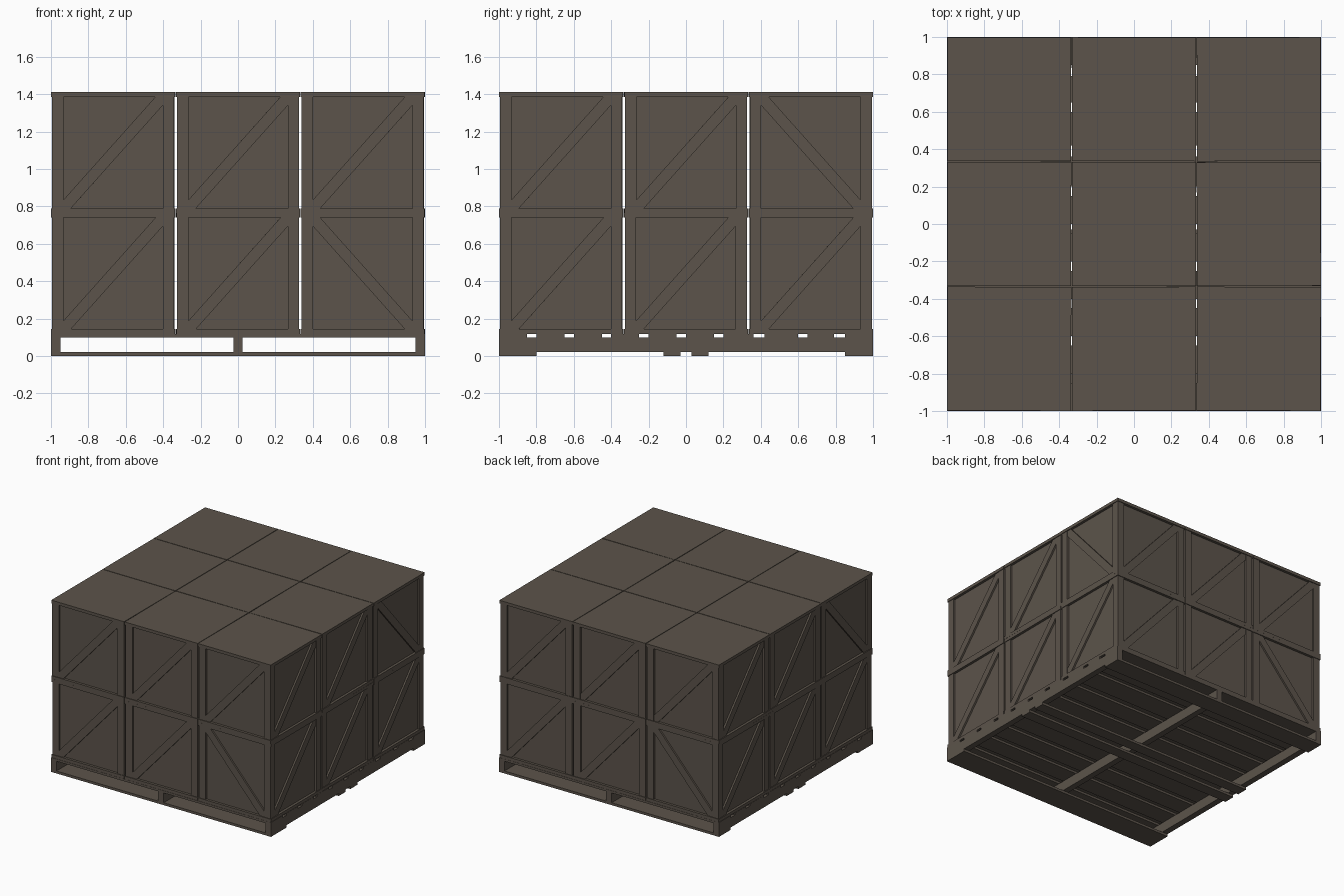
import bpy, bmesh, math, random
from mathutils import Matrix

if "Cube" in bpy.data.objects:
    bpy.data.objects.remove(bpy.data.objects["Cube"])

random.seed(4)
wood = bpy.data.materials.new("dark weathered wood")
wood.diffuse_color = (0.107, 0.088, 0.070, 1)
wood.use_nodes = True
wood.node_tree.nodes["Principled BSDF"].inputs["Base Color"].default_value = wood.diffuse_color


def add_box(bm, lo, hi):
    """Axis-aligned box between two corners."""
    size = [b - a for a, b in zip(lo, hi)]
    mid = [(a + b) / 2 for a, b in zip(lo, hi)]
    bmesh.ops.create_cube(bm, size=1, matrix=Matrix.Translation(mid) @ Matrix.Diagonal((*size, 1)))


def finish(bm, name, loc=(0, 0, 0), turn=0):
    bmesh.ops.recalc_face_normals(bm, faces=bm.faces[:])
    mesh = bpy.data.meshes.new(name)
    bm.to_mesh(mesh)
    bm.free()
    mesh.materials.append(wood)
    ob = bpy.data.objects.new(name, mesh)
    ob.location = loc
    ob.rotation_euler.z = turn
    bpy.context.collection.objects.link(ob)


def board(name, lo, hi):
    bm = bmesh.new()
    add_box(bm, lo, hi)
    finish(bm, name)


# Pallet: stringers, deck boards and bottom boards
for x in (-0.975, 0, 0.975):
    board("pallet_stringer", (x - 0.025, -1, 0.02), (x + 0.025, 1, 0.1))
gaps = [(-0.85, -0.8), (-0.65, -0.6), (-0.45, -0.4), (-0.25, -0.2), (-0.05, 0.0),
        (0.15, 0.2), (0.36, 0.42), (0.6, 0.65), (0.79, 0.85)]
starts = [-1] + [g[1] for g in gaps]
ends = [g[0] for g in gaps] + [1]
for a, b in zip(starts, ends):
    board("pallet_deck_board", (-1, a, 0.1), (1, b, 0.118))
for a, b in ((-1, -0.8), (-0.12, -0.03), (0.03, 0.12), (0.85, 1)):
    board("pallet_bottom_board", (-1, a, 0), (1, b, 0.02))

# Crates: lid and base slabs, corner posts, recessed panels, diagonal braces
H = 0.646            # crate height
SLAB = 0.331         # half width of lid and base
BODY = 0.326         # half width over the posts
POST = 0.06
PANEL = BODY - 0.016
T = 0.025            # lid and base thickness


def add_brace(bm, side, flip):
    """Diagonal strip fitted into the panel opening; side 0..3 = -y, +x, +y, -x."""
    w, h, a, b = BODY - POST, H / 2 - T, 0.04, 0.045
    outline = [(-w, -h), (-w + a, -h), (w, h - b), (w, h), (w - a, h), (-w, -h + b)]
    s = -1 if flip else 1
    rot = Matrix.Rotation(side * math.pi / 2, 3, 'Z')
    rings = []
    for y in (-BODY + 0.002, -PANEL + 0.004):
        verts = [bm.verts.new((s * x, y, z + H / 2)) for x, z in outline]
        for v in verts:
            v.co = rot @ v.co
        rings.append(verts)
    outer, inner = rings
    bm.faces.new(outer)
    bm.faces.new(inner[::-1])
    for i in range(6):
        j = (i + 1) % 6
        bm.faces.new((outer[j], outer[i], inner[i], inner[j]))


def crate(ix, iy, iz, flipped_side):
    bm = bmesh.new()
    add_box(bm, (-SLAB, -SLAB, 0), (SLAB, SLAB, T))
    add_box(bm, (-SLAB, -SLAB, H - T), (SLAB, SLAB, H))
    add_box(bm, (-PANEL, -PANEL, T), (PANEL, PANEL, H - T))
    for sx in (-1, 1):
        for sy in (-1, 1):
            xs = sorted((sx * BODY, sx * (BODY - POST)))
            ys = sorted((sy * BODY, sy * (BODY - POST)))
            add_box(bm, (xs[0], ys[0], T), (xs[1], ys[1], H - T))
    for side in range(4):
        add_brace(bm, side, side == flipped_side)
    finish(bm, "crate", (ix * 0.667, iy * 0.667, 0.118 + iz * H),
           math.radians(random.uniform(-0.2, 0.2)))


# A few corner crates have one brace leaning the other way
flips = {(1, -1, 0): 0, (1, 1, 1): 1, (-1, 1, 0): 2, (-1, -1, 1): 3}
for ix in (-1, 0, 1):
    for iy in (-1, 0, 1):
        for iz in (0, 1):
            crate(ix, iy, iz, flips.get((ix, iy, iz)))
